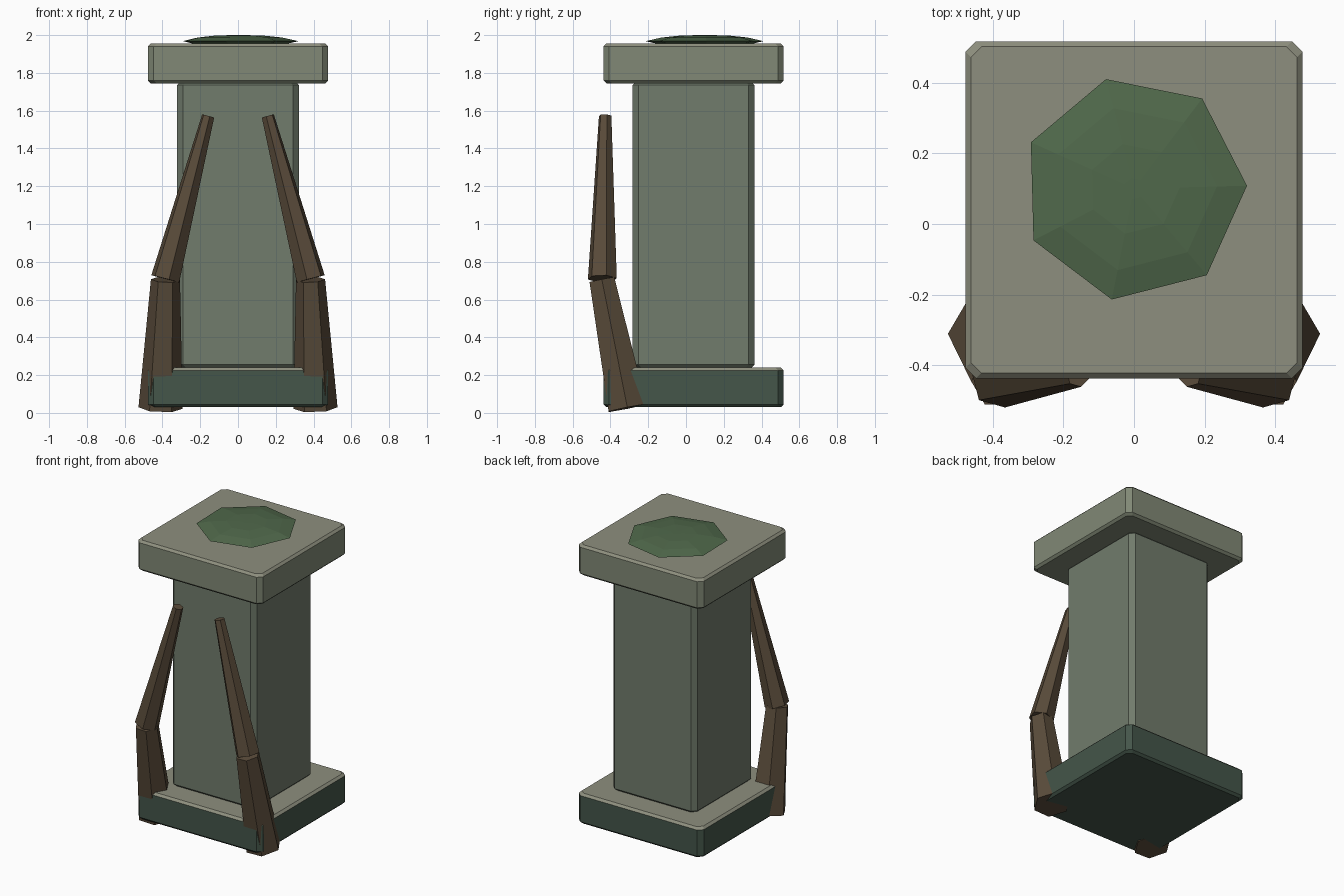
import bpy
import bmesh
from math import cos, sin, pi, radians
from mathutils import Vector

if "Cube" in bpy.data.objects:
    bpy.data.objects.remove(bpy.data.objects["Cube"])


def material(name, r, g, b):
    m = bpy.data.materials.new(name)
    m.diffuse_color = (r, g, b, 1)
    m.use_nodes = True
    m.node_tree.nodes["Principled BSDF"].inputs["Base Color"].default_value = m.diffuse_color
    return m


STONE_TOP = material("stone_top", 0.27, 0.275, 0.21)
STONE = material("stone", 0.22, 0.25, 0.18)
SHAFT = material("stone_shaft", 0.165, 0.20, 0.15)
DAMP = material("damp_stone", 0.058, 0.092, 0.068)
MOSS = material("moss", 0.08, 0.14, 0.07)
WOOD = material("root_wood", 0.10, 0.07, 0.042)


def loft(name, rings, mats, top_mat=None):
    """Skin equal-sized rings of points, capping both ends."""
    bm = bmesh.new()
    vs = [[bm.verts.new(p) for p in ring] for ring in rings]
    n = len(vs[0])
    for a, b in zip(vs, vs[1:]):
        for i in range(n):
            j = (i + 1) % n
            bm.faces.new((a[i], a[j], b[j], b[i]))
    bm.faces.new(vs[0][::-1])
    bm.faces.new(vs[-1])
    bmesh.ops.recalc_face_normals(bm, faces=bm.faces)
    if top_mat is not None:
        for f in bm.faces:
            if f.normal.z > 0.5:
                f.material_index = top_mat
    me = bpy.data.meshes.new(name)
    bm.to_mesh(me)
    bm.free()
    for m in mats:
        me.materials.append(m)
    ob = bpy.data.objects.new(name, me)
    bpy.context.collection.objects.link(ob)
    return ob


def block(name, half, z0, z1, mats, cy=0.04, chamfer=0.03, edge=0.015):
    """Square slab with cut corners and chamfered top and bottom rims."""
    def ring(h, z):
        c = h - chamfer
        pts = [(h, -c), (h, c), (c, h), (-c, h), (-h, c), (-h, -c), (-c, -h), (c, -h)]
        return [(x, y + cy, z) for x, y in pts]
    rings = [ring(half - edge, z0), ring(half, z0 + edge),
             ring(half, z1 - edge), ring(half - edge, z1)]
    return loft(name, rings, mats, top_mat=len(mats) - 1)


def root(name, a, b, ra, rb, turn):
    """Six-sided tapered limb from a to b."""
    a, b = Vector(a), Vector(b)
    axis = (b - a).normalized()
    u = Vector((1, 0, 0))
    u = (u - axis * u.dot(axis)).normalized()
    v = axis.cross(u)

    def ring(c, r):
        angles = [radians(turn) + i * pi / 3 for i in range(6)]
        return [c + u * r * cos(t) + v * r * sin(t) for t in angles]
    return loft(name, [ring(a, ra), ring(b, rb)], [WOOD])


# Stone pillar
block("base_slab", 0.477, 0.03, 0.24, [DAMP, STONE_TOP])
block("shaft", 0.322, 0.24, 1.75, [SHAFT])
block("cap_slab", 0.477, 1.745, 1.955, [STONE, STONE_TOP])

# Seven-sided moss patch on the cap
profile = [(0.24, 1.95), (0.32, 1.968), (0.235, 1.987), (0.13, 1.998), (0.03, 2.0)]
start = radians(1.5)
loft("moss_patch",
     [[(r * cos(start + i * 2 * pi / 7), 0.1 + r * sin(start + i * 2 * pi / 7), z)
       for i in range(7)] for r, z in profile], [MOSS])

# Pair of bent roots leaning on the front
for side, s in (("right", 1), ("left", -1)):
    root(f"{side}_lower_root", (0.41 * s, -0.31, 0.026), (0.384 * s, -0.445, 0.705),
         0.117, 0.077, 0)
    root(f"{side}_upper_root", (0.385 * s, -0.443, 0.71), (0.158 * s, -0.428, 1.572),
         0.079, 0.034, 15 * s)
